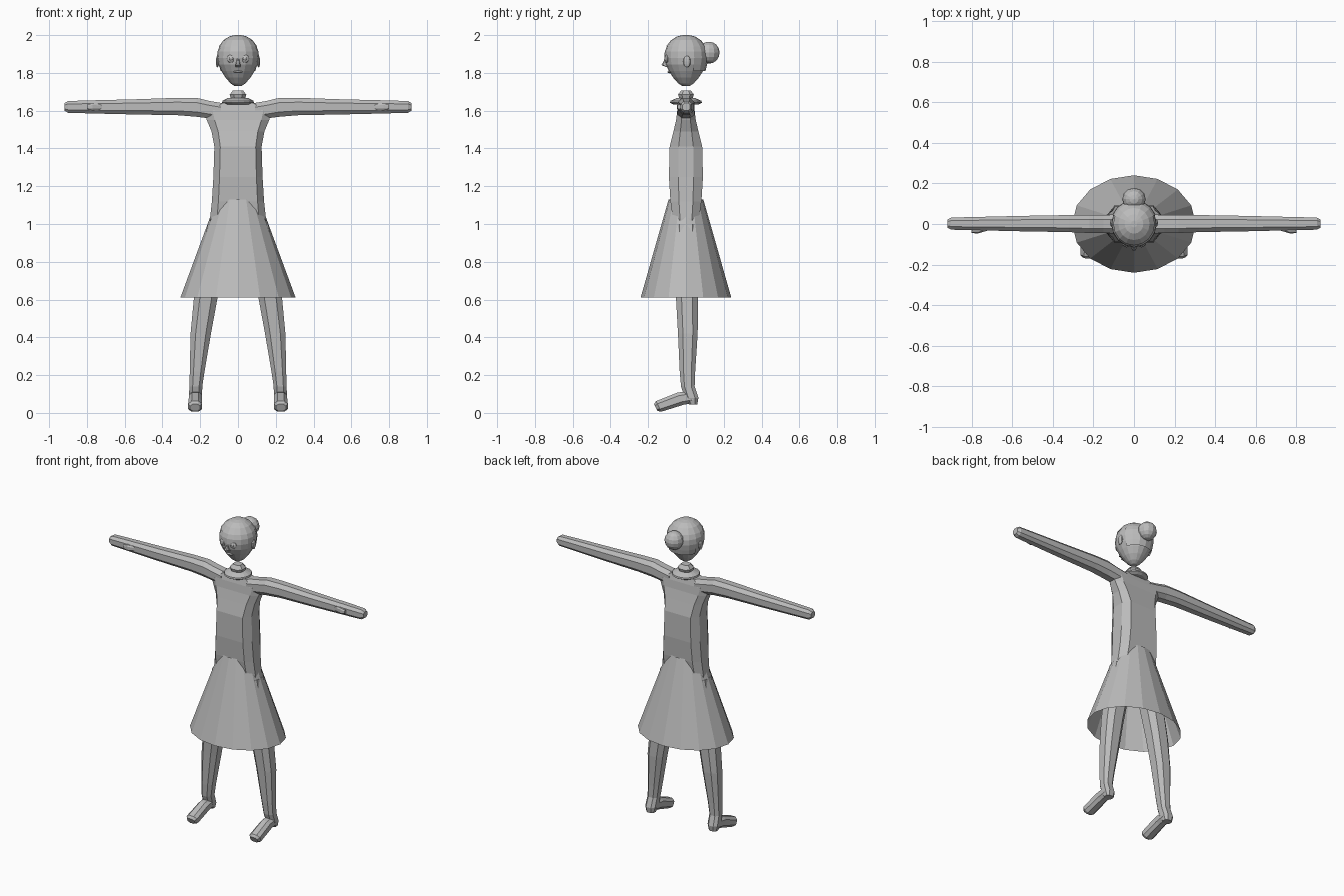
import bpy, bmesh, math
from mathutils import Vector

grey = bpy.data.materials.new("plain grey")
grey.diffuse_color = (0.5, 0.5, 0.5, 1)


def finish(name, bm, closed=True):
    if closed:
        bmesh.ops.recalc_face_normals(bm, faces=bm.faces)
    mesh = bpy.data.meshes.new(name)
    bm.to_mesh(mesh)
    bm.free()
    mesh.materials.append(grey)
    ob = bpy.data.objects.new(name, mesh)
    bpy.context.collection.objects.link(ob)
    return ob


def octagon(a=0.5, b=0.5):
    return [(1, b), (a, 1), (-a, 1), (-1, b), (-1, -b), (-a, -1), (a, -1), (1, -b)]


def circle(n):
    return [(math.cos(2 * math.pi * i / n), math.sin(2 * math.pi * i / n)) for i in range(n)]


def loft(name, rows, section, u=(1, 0, 0), v=(0, 1, 0), caps=True, mirror=False, keep=None):
    """Rows are (x, y, z, radius along u, radius along v)."""
    for side in ((1, -1) if mirror else (1,)):
        bm = bmesh.new()
        rings = []
        for x, y, z, ru, rv in rows:
            ring = []
            for a, b in section:
                p = Vector((x, y, z)) + Vector(u) * a * ru + Vector(v) * b * rv
                p.x *= side
                ring.append(bm.verts.new(p))
            rings.append(ring)
        n = len(section)
        for r, s in zip(rings, rings[1:]):
            for i in range(n):
                f = bm.faces.new((r[i], r[(i + 1) % n], s[(i + 1) % n], s[i]))
        if caps:
            bm.faces.new(rings[0])
            bm.faces.new(rings[-1])
        bmesh.ops.recalc_face_normals(bm, faces=bm.faces)
        if keep:
            gone = [f for f in bm.faces if not keep(f.calc_center_median())]
            bmesh.ops.delete(bm, geom=gone, context='FACES')
        label = name if not mirror else ("left_" if side > 0 else "right_") + name
        finish(label, bm, closed=False)


def ball(name, loc, scale, seg=12, rings=8):
    bm = bmesh.new()
    bmesh.ops.create_uvsphere(bm, u_segments=seg, v_segments=rings, radius=1)
    for p in bm.verts:
        p.co = Vector(loc) + Vector(a * b for a, b in zip(p.co, scale))
    finish(name, bm)


X, Y, Z = (1, 0, 0), (0, 1, 0), (0, 0, 1)

# Torso, chamfered and flaring into the shoulders
loft("torso", [(0, 0, 0.92, 0.15, 0.06), (0, 0, 1.03, 0.148, 0.07), (0, 0, 1.12, 0.138, 0.082),
               (0, 0, 1.25, 0.13, 0.09), (0, 0, 1.41, 0.125, 0.086), (0, 0, 1.49, 0.14, 0.066),
               (0, 0, 1.55, 0.165, 0.052), (0, 0, 1.60, 0.18, 0.046), (0, 0, 1.64, 0.11, 0.036)],
     octagon(0.75, 0.45))

# Arms, hands and thumbs
loft("arm", [(0.09, 0, 1.595, 0.046, 0.046), (0.15, 0, 1.605, 0.045, 0.046),
             (0.22, 0, 1.618, 0.044, 0.05), (0.32, 0.002, 1.622, 0.042, 0.046),
             (0.55, 0.002, 1.62, 0.038, 0.04), (0.72, 0.002, 1.62, 0.034, 0.036),
             (0.80, 0.002, 1.62, 0.032, 0.034), (0.90, 0.002, 1.62, 0.03, 0.031),
             (0.918, 0.002, 1.62, 0.02, 0.02)], octagon(), Y, Z, mirror=True)
loft("thumb", [(0.72, -0.02, 1.62, 0.012, 0.015), (0.77, -0.034, 1.62, 0.013, 0.019),
               (0.80, -0.036, 1.62, 0.008, 0.012)], octagon(), Y, Z, mirror=True)

# Legs running down into the heels
loft("leg", [(0.09, 0, 1.0, 0.07, 0.07), (0.13, 0, 0.82, 0.068, 0.065),
             (0.172, 0.006, 0.60, 0.062, 0.058), (0.197, 0.01, 0.42, 0.054, 0.052),
             (0.216, 0.008, 0.22, 0.039, 0.041), (0.223, 0.01, 0.14, 0.034, 0.036),
             (0.225, 0.03, 0.08, 0.035, 0.036), (0.225, 0.038, 0.045, 0.026, 0.022)],
     octagon(), mirror=True)
slope = Vector((0, -0.45, 0.9)).normalized()
loft("foot", [(0.224, 0.03, 0.085, 0.034, 0.035), (0.225, -0.03, 0.075, 0.034, 0.036),
              (0.226, -0.10, 0.05, 0.036, 0.033), (0.227, -0.145, 0.034, 0.037, 0.031),
              (0.227, -0.16, 0.028, 0.026, 0.02)], octagon(), X, slope, mirror=True)

# Open flared skirt
loft("skirt", [(0, 0, 0.61, 0.305, 0.24), (0, 0, 1.13, 0.113, 0.092)], circle(16), caps=False)

# Neck and collar
loft("neck", [(0, 0, 1.62, 0.036, 0.036), (0, 0, 1.66, 0.036, 0.034), (0, 0, 1.685, 0.044, 0.042),
              (0, 0, 1.708, 0.026, 0.025)], octagon())
loft("collar", [(0, 0, 1.632, 0.066, 0.066), (0, 0, 1.642, 0.084, 0.084),
                (0, 0, 1.652, 0.082, 0.082), (0, 0, 1.668, 0.05, 0.045)], circle(16))

# Head: egg with narrow chin
head = [(1.73, 0.018), (1.745, 0.04), (1.775, 0.066), (1.81, 0.088), (1.845, 0.105),
        (1.88, 0.111), (1.912, 0.109), (1.94, 0.098), (1.97, 0.073), (1.99, 0.042), (1.997, 0.012)]
loft("head", [(0, 0, z, r, r * 1.03) for z, r in head], circle(16))

# Hair: cap on top, and a panel over the back of the head
hair = [(1.81, 0.1)] + [(z + 0.003 * (z > 1.95), r + 0.004) for z, r in head[4:]]
loft("hair", [(0, 0, z, r, r * 1.03) for z, r in hair], circle(16),
     keep=lambda c: c.z > 1.94 or (c.y > 0.045 and c.z > 1.811))
ball("hair_bun", (0, 0.122, 1.907), (0.058, 0.056, 0.058))

# Face
for s, side in ((1, "left"), (-1, "right")):
    ball(side + "_ear", (s * 0.109, 0.005, 1.86), (0.009, 0.02, 0.031), 10, 6)
    ball(side + "_eye", (s * 0.037, -0.1, 1.875), (0.022, 0.012, 0.022), 12, 8)
    ball(side + "_pupil", (s * 0.037, -0.109, 1.875), (0.01, 0.006, 0.01), 8, 6)
loft("nose", [(0, -0.098, 1.832, 0.014, 0.01), (0, -0.112, 1.842, 0.013, 0.018),
              (0, -0.108, 1.862, 0.008, 0.01), (0, -0.105, 1.885, 0.004, 0.006)], octagon())
ball("mouth", (0, -0.089, 1.805), (0.026, 0.009, 0.007), 10, 6)
